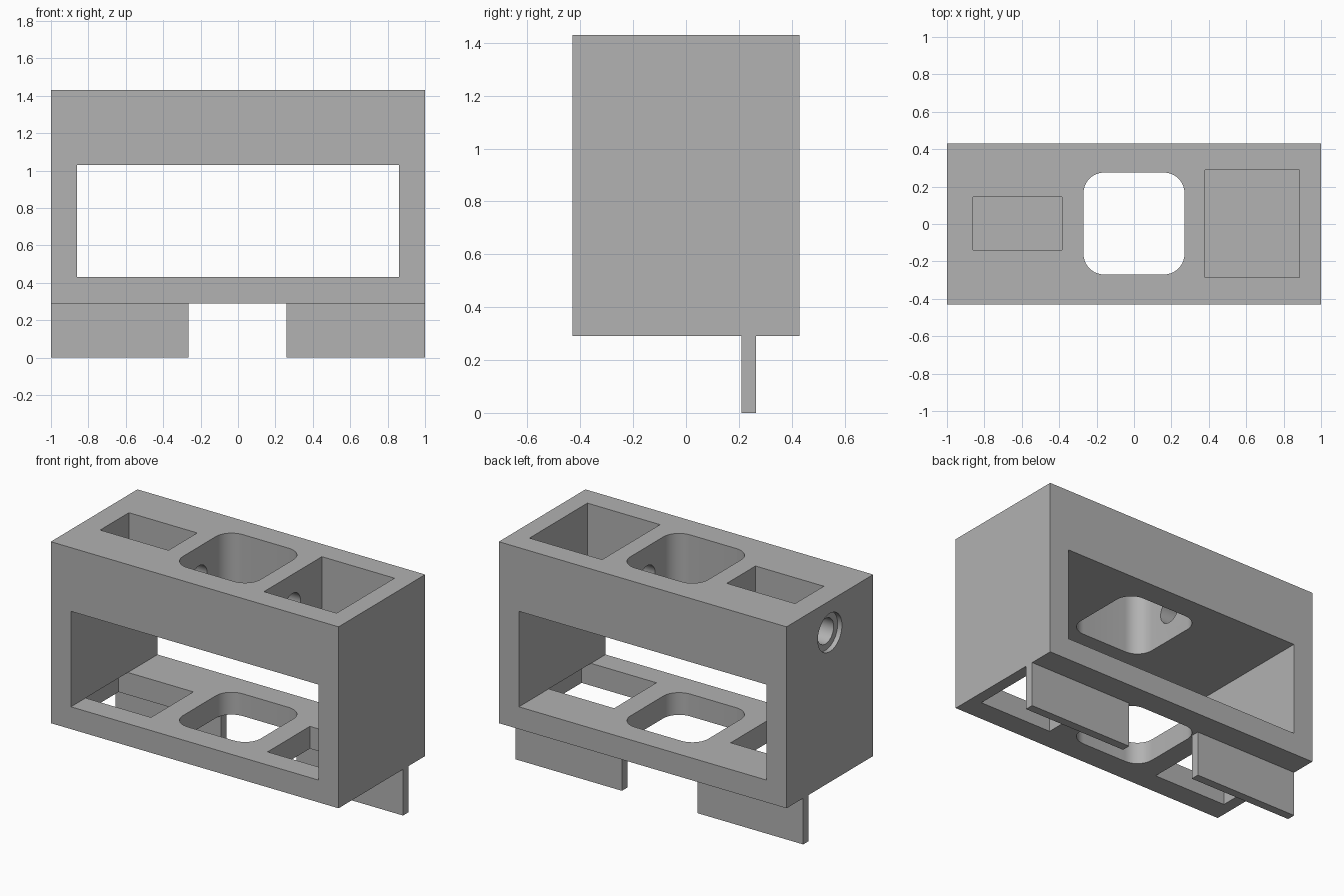
import bpy, math
from mathutils import Matrix

if "Cube" in bpy.data.objects:
    bpy.data.objects.remove(bpy.data.objects["Cube"], do_unlink=True)

grey = bpy.data.materials.new("plain_grey")
grey.use_nodes = True
COLOR = (0.445, 0.445, 0.445, 1)
grey.diffuse_color = COLOR
grey.node_tree.nodes["Principled BSDF"].inputs["Base Color"].default_value = COLOR


def box(name, x, y, z):
    """Box from its (min, max) range on each axis."""
    bpy.ops.mesh.primitive_cube_add(size=1)
    ob = bpy.context.object
    ob.name = name
    ranges = (x, y, z)
    size = Matrix.Diagonal([hi - lo for lo, hi in ranges] + [1])
    move = Matrix.Translation([(hi + lo) / 2 for lo, hi in ranges])
    ob.data.transform(move @ size)
    ob.data.materials.append(grey)
    return ob


def bore(name, radius, x0, x1, z):
    """Cylinder lying along x."""
    bpy.ops.mesh.primitive_cylinder_add(vertices=48, radius=radius, depth=x1 - x0)
    ob = bpy.context.object
    ob.name = name
    turn = Matrix.Rotation(math.pi / 2, 4, 'Y')
    ob.data.transform(Matrix.Translation(((x0 + x1) / 2, 0, z)) @ turn)
    ob.data.materials.append(grey)
    return ob


def apply(ob, mod):
    bpy.context.view_layer.objects.active = ob
    bpy.ops.object.modifier_apply(modifier=mod.name)


def cut(ob, cutter):
    mod = ob.modifiers.new("cut", 'BOOLEAN')
    mod.operation = 'DIFFERENCE'
    mod.solver = 'EXACT'
    mod.object = cutter
    apply(ob, mod)
    bpy.data.objects.remove(cutter, do_unlink=True)


BOTTOM, FLOOR, CEILING, TOP = 0.29, 0.43, 1.03, 1.43
frame = box("frame", (-1, 1), (-0.43, 0.43), (BOTTOM, TOP))

# Matching pockets through the lower plate
for side in (-1, 1):
    xs = sorted((side * 0.405, side * 0.925))
    cut(frame, box("lower_pocket", xs, (-0.285, 0.135), (0.2, FLOOR)))

# Small and large pockets through the upper block
cut(frame, box("small_pocket", (-0.86, -0.385), (-0.14, 0.145), (CEILING, 1.6)))
cut(frame, box("large_pocket", (0.38, 0.885), (-0.285, 0.29), (CEILING, 1.6)))

# Wide window from front to back
cut(frame, box("window", (-0.86, 0.86), (-0.6, 0.6), (FLOOR, CEILING)))

# Rounded shaft through both plates
shaft = box("shaft", (-0.27, 0.27), (-0.27, 0.275), (0, 1.7))
for edge in shaft.data.edges:
    a, b = (shaft.data.vertices[i].co for i in edge.vertices)
    if abs(a.z - b.z) > 1:
        attr = shaft.data.attributes.get("bevel_weight_edge") or \
            shaft.data.attributes.new("bevel_weight_edge", 'FLOAT', 'EDGE')
        attr.data[edge.index].value = 1
round_off = shaft.modifiers.new("round", 'BEVEL')
round_off.limit_method = 'WEIGHT'
round_off.width = 0.11
round_off.segments = 10
apply(shaft, round_off)
cut(frame, shaft)

# Cross bore with a shallow counterbore at its outer end
MID = (CEILING + TOP) / 2
cut(frame, bore("cross_bore", 0.08, -1.1, 0.5, MID))
cut(frame, bore("counterbore", 0.12, -1.1, -0.97, MID))

# Smooth the curved walls, keep edges sharp
bpy.ops.object.select_all(action='DESELECT')
frame.select_set(True)
bpy.context.view_layer.objects.active = frame
bpy.ops.object.shade_smooth_by_angle(angle=math.radians(30))

# Two thin tabs below
box("right_tab", (-1, -0.265), (0.21, 0.265), (0, BOTTOM))
box("left_tab", (0.26, 1), (0.21, 0.265), (0, BOTTOM))
